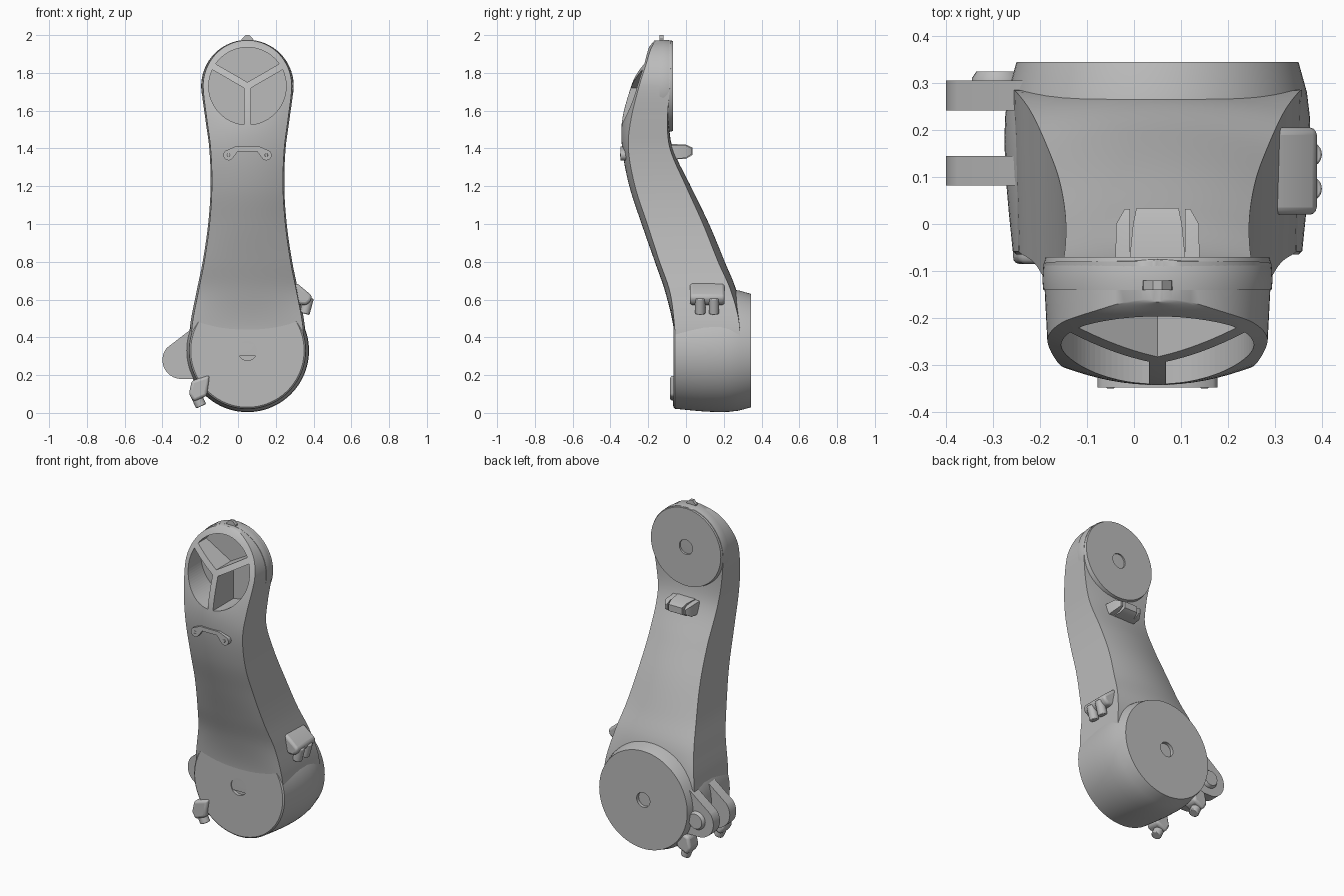
import bpy, bmesh, math
from mathutils import Vector

cube = bpy.data.objects.get("Cube")
if cube:
    bpy.data.objects.remove(cube, do_unlink=True)

CX, LOW_Z, TOP_Z, HEAD_R = 0.05, 0.33, 1.73, 0.243

grey = bpy.data.materials.new("warm_grey")
grey.use_nodes = True
grey.diffuse_color = (0.5, 0.5, 0.5, 1)
grey.node_tree.nodes["Principled BSDF"].inputs["Base Color"].default_value = (0.5, 0.5, 0.5, 1)


def finish(name, bm, bevel=0.0, segments=3):
    bmesh.ops.recalc_face_normals(bm, faces=bm.faces)
    mesh = bpy.data.meshes.new(name)
    bm.to_mesh(mesh)
    bm.free()
    ob = bpy.data.objects.new(name, mesh)
    bpy.context.collection.objects.link(ob)
    mesh.materials.append(grey)
    if bevel:
        mod = ob.modifiers.new("soft_edges", 'BEVEL')
        mod.width, mod.segments = bevel, segments
    return ob


def loft(name, rings, bevel=0.0):
    """Skin a list of equal closed rings and cap both ends."""
    bm = bmesh.new()
    vs = [[bm.verts.new(p) for p in ring] for ring in rings]
    n = len(vs[0])
    for a, b in zip(vs, vs[1:]):
        for i in range(n):
            j = (i + 1) % n
            bm.faces.new((a[i], a[j], b[j], b[i]))
    bm.faces.new(vs[0])
    bm.faces.new(vs[-1])
    return finish(name, bm, bevel)


def plate(name, outline, y0, y1, bevel=0.0):
    """Extrude an x-z outline from y0 to y1."""
    return loft(name, [[(x, y, z) for x, z in outline] for y in (y0, y1)], bevel)


def lathe(name, cx, cz, profile, n=96):
    """Turn (radius, y) points about an axis parallel to y."""
    turn = [2 * math.pi * i / n for i in range(n)]
    return loft(name, [[(cx + r * math.cos(t), y, cz + r * math.sin(t)) for t in turn]
                       for r, y in profile])


def rod(name, a, b, r, n=24):
    a, b = Vector(a), Vector(b)
    bm = bmesh.new()
    bmesh.ops.create_cone(bm, cap_ends=True, segments=n, radius1=r, radius2=r, depth=(b - a).length)
    rot = (b - a).to_track_quat('Z', 'Y').to_matrix().to_4x4()
    rot.translation = (a + b) / 2
    bm.transform(rot)
    return finish(name, bm, 0.005, 2)


def arc(cx, cz, r, a0, a1, n):
    return [(cx + r * math.cos(math.radians(a0 + (a1 - a0) * i / n)),
             cz + r * math.sin(math.radians(a0 + (a1 - a0) * i / n))) for i in range(n + 1)]


# Arm shell: height, half width, front middle, front edge, back edge, back middle
KEYS = [(0.30, 0.305, -0.060, -0.050, 0.270, 0.270),
        (0.45, 0.305, -0.066, -0.060, 0.285, 0.285),
        (0.64, 0.270, -0.110, -0.085, 0.240, 0.268),
        (0.80, 0.237, -0.165, -0.140, 0.170, 0.205),
        (1.00, 0.208, -0.235, -0.205, 0.090, 0.122),
        (1.20, 0.195, -0.300, -0.270, 0.000, 0.025),
        (1.40, 0.202, -0.338, -0.305, -0.085, -0.070),
        (1.55, 0.222, -0.338, -0.292, -0.098, -0.090),
        (1.73, 0.243, -0.290, -0.248, -0.085, -0.080),
        (1.85, 0.230, -0.240, -0.210, -0.080, -0.075),
        (1.93, 0.140, -0.200, -0.185, -0.080, -0.075),
        (1.98, 0.020, -0.160, -0.155, -0.080, -0.075)]


def sample(z):
    """Smooth spline through the key rows."""
    k = max(i for i in range(len(KEYS) - 1) if KEYS[i][0] <= z)
    a, b = KEYS[k], KEYS[k + 1]
    p, q = KEYS[max(k - 1, 0)], KEYS[min(k + 2, len(KEYS) - 1)]
    h = b[0] - a[0]
    t = (z - a[0]) / h
    out = []
    for c in range(1, 6):
        m0 = (b[c] - p[c]) / (b[0] - p[0]) * h
        m1 = (q[c] - a[c]) / (q[0] - a[0]) * h
        out.append((2*t**3 - 3*t*t + 1) * a[c] + (t**3 - 2*t*t + t) * m0
                   + (3*t*t - 2*t**3) * b[c] + (t**3 - t*t) * m1)
    return out


heights = [0.30 + (TOP_Z - 0.30) * i / 44 for i in range(44)]
heights += [z for _, z in arc(0, TOP_Z, HEAD_R, 0, 87, 18)]
rings = []
for z in heights:
    w, yf, yfe, ybe, yb = sample(z)
    if z >= TOP_Z:
        w = math.sqrt(HEAD_R ** 2 - (z - TOP_Z) ** 2)
    us = [i / 8 - 1 for i in range(17)]
    ring = [(CX + 0.965 * w * u, yfe + (yf - yfe) * (1 - u * u), z) for u in us]
    ring += [(CX - w * u, ybe + (yb - ybe) * (1 - u * u), z) for u in us]
    rings.append(ring)
shell = loft("arm_shell", rings)

# Three deep pockets leave a Y of spokes in the head
half, R = 0.018, 0.205
trim = math.degrees(math.asin(half / R))
for i in range(3):
    a0 = 30 + 120 * i
    mid = math.radians(a0 + 60)
    d = half / math.sin(math.radians(60))
    corner = (CX + d * math.cos(mid), TOP_Z + d * math.sin(mid))
    pocket = plate("pocket_cutter", [corner] + arc(CX, TOP_Z, R, a0 + trim, a0 + 120 - trim, 28), -0.6, -0.13)
    pocket.hide_render = True
    pocket.hide_set(True)
    cut = shell.modifiers.new("pocket", 'BOOLEAN')
    cut.operation, cut.solver, cut.object = 'DIFFERENCE', 'EXACT', pocket

# Round joint housings with a shallow centre hole
lathe("lower_joint", CX, LOW_Z, [
    (0.052, -0.045), (0.052, -0.065), (0.300, -0.065), (0.308, -0.058), (0.316, 0.02), (0.323, 0.10),
    (0.326, 0.18), (0.324, 0.23), (0.318, 0.28), (0.300, 0.345), (0.045, 0.345), (0.045, 0.325)])
lathe("upper_joint", CX, TOP_Z, [
    (0.2, -0.14), (0.243, -0.14), (0.245, -0.12), (0.243, -0.09), (0.238, -0.07), (0.045, -0.07), (0.045, -0.09)])

# Nub on top
plate("top_nub", [(0.015, 1.95), (0.02, 1.98), (0.04, 2.0), (0.06, 2.0), (0.08, 1.98), (0.085, 1.95)], -0.14, -0.12)

# Front handle with rounded ends and bolt heads
upper = [(-0.015, 1.41), (0.115, 1.41)]
lower = [(0.10, 1.385), (0.0, 1.385)]
handle = (upper + arc(0.15, 1.365, 0.028, 50, -130, 10) + lower + arc(-0.05, 1.365, 0.028, -50, -230, 10))
plate("front_handle", handle, -0.348, -0.29)
for x in (-0.05, 0.15):
    rod("handle_bolt", (x, -0.30, 1.365), (x, -0.35, 1.365), 0.009, 12)

# Rear latch: tapered block between two cheeks
loft("rear_latch", [[(CX - w, y, lo), (CX + w, y, lo), (CX + w, y, hi), (CX - w, y, hi)]
                    for w, y, lo, hi in ((0.062, -0.1, 1.34, 1.425), (0.052, 0.0, 1.345, 1.42),
                                         (0.045, 0.034, 1.365, 1.405))])
for side in (-1, 1):
    x = CX + side * 0.058
    loft("latch_cheek", [[(x, y, lo), (x + side * w, y, lo), (x + side * w, y, hi), (x, y, hi)]
                         for w, y, lo, hi in ((0.032, -0.1, 1.34, 1.42), (0.03, 0.0, 1.35, 1.415),
                                              (0.012, 0.032, 1.37, 1.40))])

# Clevis plates and their pin
lug = [(-0.1, 0.47), (-0.22, 0.465)] + arc(-0.30, 0.28, 0.1, 140, 270, 20) + [(-0.1, 0.18)]
for y0, y1 in ((0.082, 0.145), (0.241, 0.305)):
    plate("clevis_plate", lug, y0, y1)
lathe("clevis_pin", -0.29, 0.28, [(0.055, 0.29), (0.055, 0.31), (0.045, 0.325)], 32)

# Hose connectors
plate("side_connector", [(0.26, 0.70), (0.32, 0.68), (0.392, 0.62), (0.385, 0.59), (0.36, 0.57), (0.28, 0.58)],
      0.02, 0.205, 0.025)
for y in (0.075, 0.148):
    rod("side_hose_stub", (0.375, y, 0.61), (0.352, y, 0.525), 0.027)
for y in (-0.04, 0.285):
    plate("lower_connector", [(-0.15, 0.20), (-0.245, 0.17), (-0.26, 0.10), (-0.235, 0.06), (-0.165, 0.09)],
          y - 0.045, y + 0.045, 0.015)
    rod("lower_hose_stub", (-0.225, y, 0.1), (-0.195, y, 0.035), 0.029)

# Smooth shading with sharp creases
for ob in bpy.context.view_layer.objects:
    ob.select_set(ob.type == 'MESH' and grey.name in ob.data.materials and not ob.hide_render)
bpy.context.view_layer.objects.active = shell
bpy.ops.object.shade_smooth_by_angle(angle=math.radians(35))
